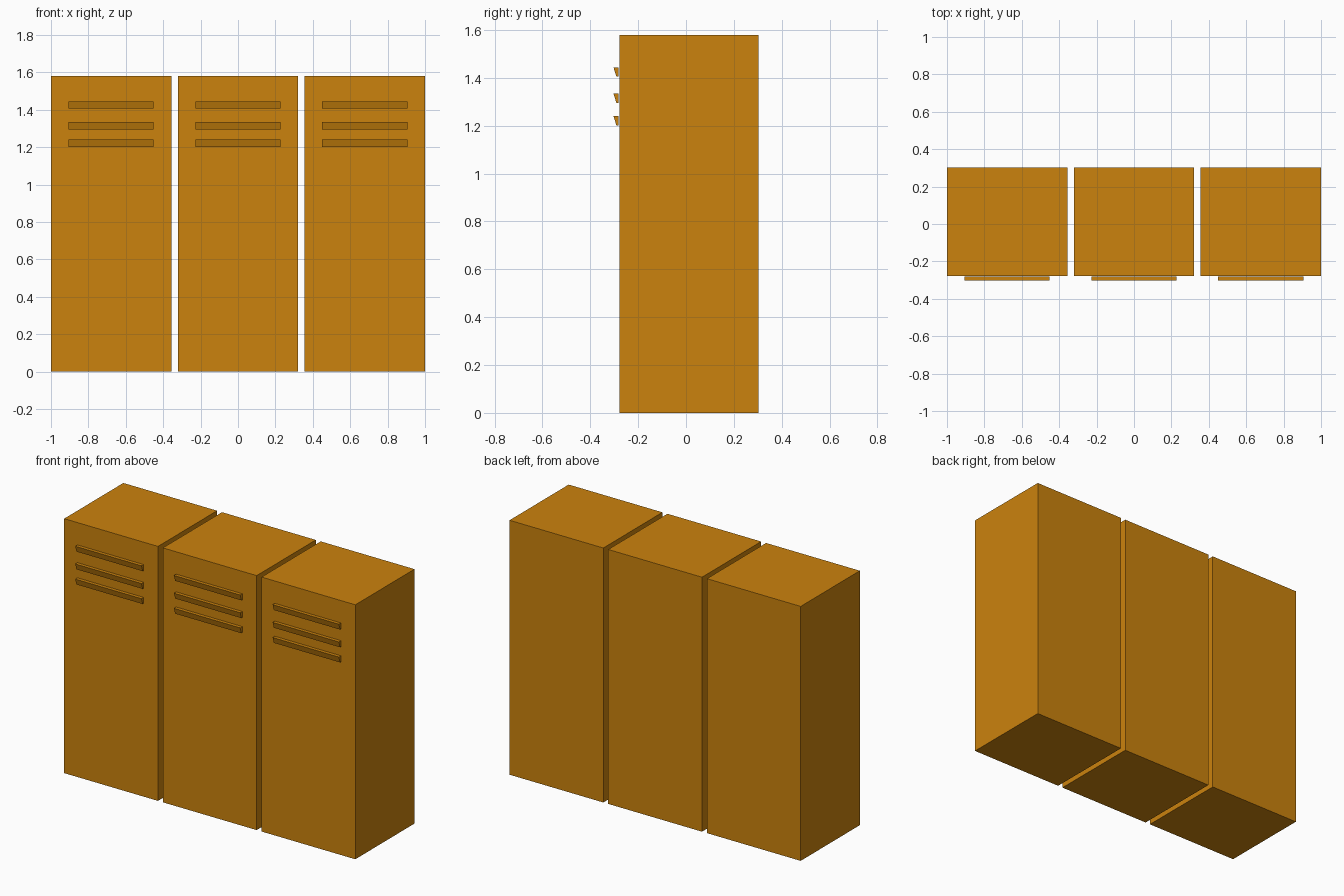
import bpy, bmesh

if "Cube" in bpy.data.objects:
    bpy.data.objects.remove(bpy.data.objects["Cube"])

mat = bpy.data.materials.new("amber_orange")
mat.diffuse_color = (0.60, 0.225, 0.004, 1)
mat.use_nodes = True
mat.node_tree.nodes["Principled BSDF"].inputs["Base Color"].default_value = mat.diffuse_color


def extrude_profile(name, profile, x0, x1):
    """Solid from a (y, z) profile swept from x0 to x1."""
    bm = bmesh.new()
    face = bm.faces.new([bm.verts.new((x0, y, z)) for y, z in profile])
    res = bmesh.ops.extrude_face_region(bm, geom=[face], use_keep_orig=True)
    verts = [g for g in res["geom"] if isinstance(g, bmesh.types.BMVert)]
    bmesh.ops.translate(bm, verts=verts, vec=(x1 - x0, 0, 0))
    bmesh.ops.recalc_face_normals(bm, faces=bm.faces)
    mesh = bpy.data.meshes.new(name)
    bm.to_mesh(mesh)
    bm.free()
    mesh.materials.append(mat)
    bpy.context.collection.objects.link(bpy.data.objects.new(name, mesh))


WIDTH, HEIGHT = 0.644, 1.58
FRONT, BACK = -0.277, 0.303
body = [(FRONT, 0), (BACK, 0), (BACK, HEIGHT), (FRONT, HEIGHT)]

for i in range(3):
    cx = (i - 1) * 0.678
    # Locker cabinet
    extrude_profile(f"locker_body_{i + 1}", body, cx - WIDTH / 2, cx + WIDTH / 2)
    # Vent slats, floating just ahead of the door and tapering downwards
    for j, top in enumerate((1.444, 1.334, 1.24)):
        slat = [(-0.303, top), (-0.282, top), (-0.282, top - 0.038), (-0.291, top - 0.038)]
        extrude_profile(f"vent_slat_{i + 1}_{j + 1}", slat, cx - 0.228, cx + 0.227)
